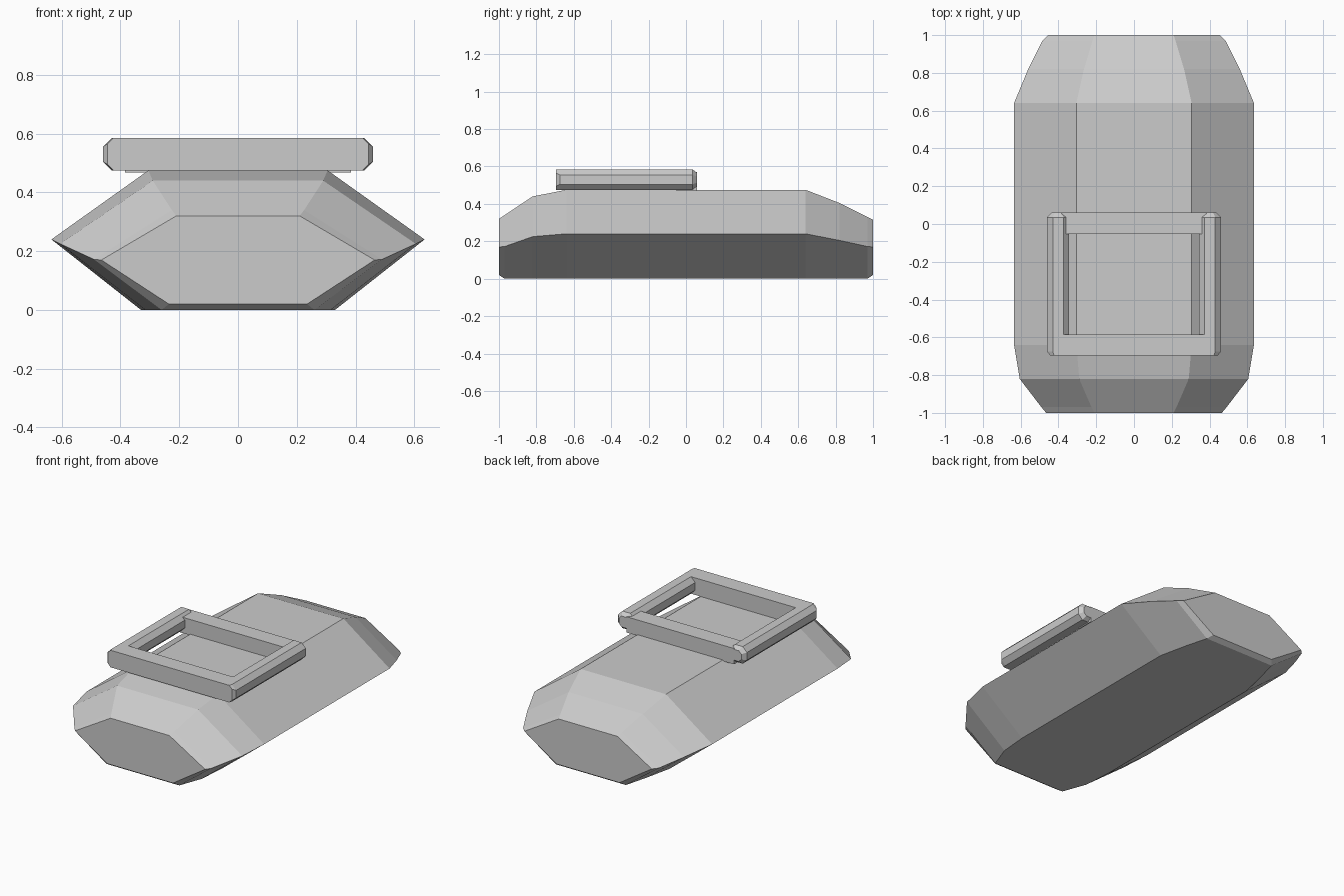
import bpy, bmesh

if "Cube" in bpy.data.objects:
    bpy.data.objects.remove(bpy.data.objects["Cube"])


def finish(name, bm):
    bmesh.ops.recalc_face_normals(bm, faces=bm.faces)
    me = bpy.data.meshes.new(name)
    bm.to_mesh(me)
    bm.free()
    ob = bpy.data.objects.new(name, me)
    bpy.context.collection.objects.link(ob)
    return ob


def loft(name, rings):
    """Skin closed rings of equal length and cap both ends."""
    bm = bmesh.new()
    rows = [[bm.verts.new(p) for p in r] for r in rings]
    n = len(rows[0])
    for a, b in zip(rows, rows[1:]):
        for i in range(n):
            j = (i + 1) % n
            bm.faces.new((a[i], a[j], b[j], b[i]))
    bm.faces.new(rows[0])
    bm.faces.new(rows[-1])
    return finish(name, bm)


# hull: hexagonal section (y, bottom w/z, middle w/z, top w/z)
stations = [
    (-1.00, .235, .02, .465, .17, .21, .32),
    (-0.97, .26, 0, .49, .172, .225, .34),
    (-0.82, .315, 0, .605, .225, .29, .44),
    (-0.64, .33, 0, .635, .24, .305, .475),
    (0.64, .33, 0, .635, .24, .305, .475),
    (0.82, .29, 0, .56, .205, .265, .405),
    (0.97, .25, 0, .485, .172, .22, .33),
    (1.00, .225, .02, .455, .17, .21, .315),
]
loft("hull", [[(-wb, y, zb), (wb, y, zb), (wm, y, zm), (wt, y, zt), (-wt, y, zt), (-wm, y, zm)]
              for y, wb, zb, wm, zm, wt, zt in stations])


def octagon(cx, cz, rx, rz, c, y):
    pts = [(rx - c, -rz), (rx, c - rz), (rx, rz - c), (rx - c, rz),
           (c - rx, rz), (-rx, rz - c), (-rx, c - rz), (c - rx, -rz)]
    return [(cx + x, y, cz + z) for x, z in pts]


# rails: chamfered octagonal bars along each side
for side, label in ((-1, "left"), (1, "right")):
    loft(label + "_rail", [octagon(side * .402, .53, rx, rz, c, y) for y, rx, rz, c in
         ((-.695, .042, .055, .02), (-.675, .058, .055, .03),
          (.035, .058, .055, .03), (.06, .035, .035, .018))])


def box(name, x, y0, y1, z0, z1):
    loft(name, [[(-x, y, z0), (x, y, z0), (x, y, z1), (-x, y, z1)] for y in (y0, y1)])


# crossbars closing the frame
box("front_crossbar", .42, -.695, -.585, .475, .585)
box("rear_crossbar", .385, -.052, .06, .468, .57)
